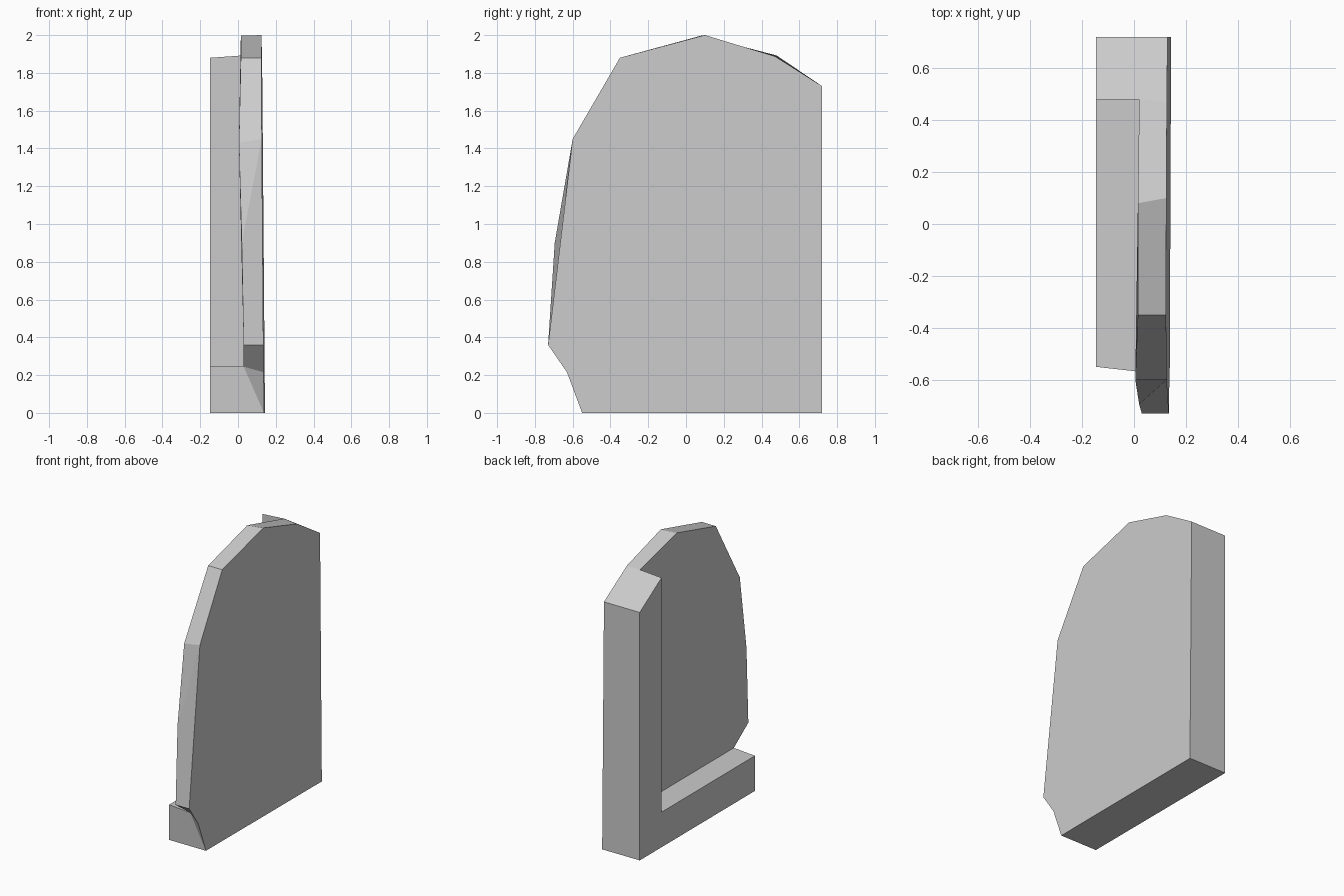
import bpy
import bmesh

cube = bpy.data.objects.get("Cube")
if cube:
    bpy.data.objects.remove(cube, do_unlink=True)

# Plain grey material
grey = bpy.data.materials.new("plain_grey")
grey.use_nodes = True
colour = (0.6, 0.6, 0.6, 1)
grey.diffuse_color = colour
grey.node_tree.nodes["Principled BSDF"].inputs["Base Color"].default_value = colour

bm = bmesh.new()


def outer_x(y, z):
    """Slight lean of the flat outer face."""
    return 0.14 + 0.004 * y - 0.008 * z


# Outer outline of the panel (y, z), from the front foot round by the back
outline = [(-0.55, 0), (0.72, 0), (0.72, 1.73), (0.47, 1.888), (0.1, 2),
           (-0.35, 1.88), (-0.6, 1.45), (-0.73, 0.36), (-0.63, 0.215)]
foot, heel, shoulder, crest, peak, brow, cheek, nose, chin = [
    bm.verts.new((outer_x(y, z), y, z)) for y, z in outline]

# Inner edge of the panel, from the post top to the base
inner_edge = [(0.02, 0.48, 1.892), (0.015, 0.08, 1.997), (0.015, -0.35, 1.88),
              (0.005, -0.6, 1.43), (0.02, -0.695, 0.9), (0.03, -0.73, 0.36),
              (0.03, -0.57, 0.245)]
i_crest, i_peak, i_brow, i_cheek, i_mid, i_nose, i_chin = [
    bm.verts.new(p) for p in inner_edge]
i_corner = bm.verts.new((0.03, 0.48, 0.245))

# L-shaped rim at the inner side: base and back post
rim = [(-0.55, 0), (0.72, 0), (0.72, 1.73), (0.48, 1.88),
       (0.48, 0.245), (-0.55, 0.245)]
r_foot, r_heel, r_shoulder, r_crest, r_corner, r_chin = [
    bm.verts.new((-0.147, y, z)) for y, z in rim]

faces = [
    # Panel sides
    (foot, heel, shoulder, crest, peak, brow, cheek, nose, chin),
    (i_crest, i_peak, i_brow, i_cheek, i_mid, i_nose, i_chin, i_corner),
    # Panel edge
    (crest, peak, i_peak, i_crest), (peak, brow, i_brow, i_peak),
    (brow, cheek, i_cheek, i_brow), (cheek, i_mid, i_cheek),
    (cheek, nose, i_nose, i_mid), (nose, chin, i_chin, i_nose),
    (chin, foot, i_chin),
    # Rim outer side, split into base and post
    (r_foot, r_heel, r_corner, r_chin),
    (r_heel, r_shoulder, r_crest, r_corner),
    # Rim front, underside, back and slanted top
    (r_foot, r_chin, i_chin, foot), (r_foot, foot, heel, r_heel),
    (r_heel, heel, shoulder, r_shoulder),
    (r_shoulder, shoulder, crest, i_crest, r_crest),
    # Inner ledge and post front
    (r_chin, r_corner, i_corner, i_chin),
    (r_corner, r_crest, i_crest, i_corner),
]
for f in faces:
    bm.faces.new(f)
bmesh.ops.recalc_face_normals(bm, faces=bm.faces)

mesh = bpy.data.meshes.new("rimmed_panel")
bm.to_mesh(mesh)
bm.free()
mesh.materials.append(grey)
panel = bpy.data.objects.new("rimmed_panel", mesh)
bpy.context.collection.objects.link(panel)
